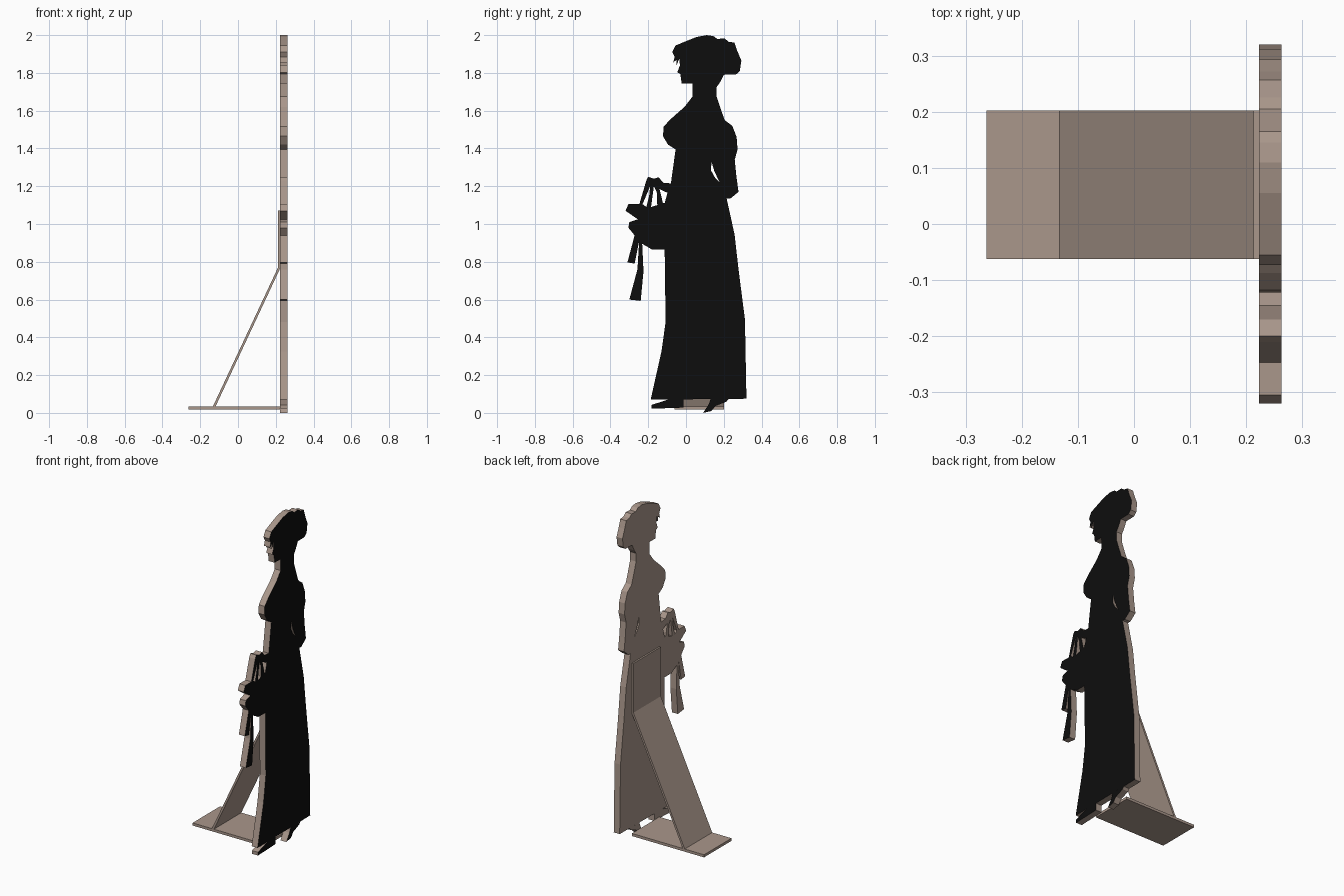
import bpy, bmesh
from mathutils import Matrix


def material(name, rgb):
    m = bpy.data.materials.new(name)
    m.diffuse_color = (*rgb, 1)
    return m


BOARD = material("taupe_board", (0.40, 0.31, 0.26))
BLACK = material("black_front", (0.004, 0.004, 0.004))


def finish(name, me, mats):
    ob = bpy.data.objects.new(name, me)
    bpy.context.collection.objects.link(ob)
    me.materials.clear()
    for m in mats:
        me.materials.append(m)
    return ob


def cutout(name, *loops):
    """Board cut from (y, z) outlines; later loops are holes. Black on +x."""
    cu = bpy.data.curves.new(name + "_outline", 'CURVE')
    cu.dimensions = '2D'
    cu.fill_mode = 'BOTH'
    cu.extrude = 0.02
    for pts in loops:
        s = cu.splines.new('POLY')
        s.points.add(len(pts) - 1)
        for p, (y, z) in zip(s.points, pts):
            p.co = (y, z, 0, 1)
        s.use_cyclic_u = True
    tmp = bpy.data.objects.new("outline_helper", cu)
    bpy.context.collection.objects.link(tmp)
    bpy.context.view_layer.update()
    dg = bpy.context.evaluated_depsgraph_get()
    me = bpy.data.meshes.new_from_object(tmp.evaluated_get(dg))
    bpy.data.objects.remove(tmp)
    # stand the flat outline up: local x, y, z -> world y, z, x
    me.transform(Matrix(((0, 0, 1, 0.243), (1, 0, 0, 0), (0, 1, 0, 0), (0, 0, 0, 1))))
    ob = finish(name, me, (BOARD, BLACK))
    bm = bmesh.new()
    bm.from_mesh(me)
    bmesh.ops.remove_doubles(bm, verts=bm.verts, dist=1e-5)
    bmesh.ops.recalc_face_normals(bm, faces=bm.faces)
    for f in bm.faces:
        f.smooth = False
        f.material_index = 1 if f.calc_center_median().x > 0.2625 else 0
    bm.to_mesh(me)
    bm.free()
    return ob


def sheet(name, profile, y0=-0.062, y1=0.202):
    """Board swept along y from an (x, z) section."""
    bm = bmesh.new()
    f = bm.faces.new([bm.verts.new((x, y0, z)) for x, z in profile])
    r = bmesh.ops.extrude_face_region(bm, geom=[f])
    for v in r["geom"]:
        if isinstance(v, bmesh.types.BMVert):
            v.co.y = y1
    bmesh.ops.recalc_face_normals(bm, faces=bm.faces)
    me = bpy.data.meshes.new(name)
    bm.to_mesh(me)
    bm.free()
    return finish(name, me, (BOARD,))


# head, bodice and long skirt
head_back = [(0.055, 1.99), (0.11, 2.0), (0.145, 1.995), (0.165, 1.98), (0.205, 1.982),
             (0.225, 1.965), (0.257, 1.96), (0.272, 1.915), (0.293, 1.865), (0.285, 1.81),
             (0.265, 1.792), (0.20, 1.79), (0.18, 1.75), (0.162, 1.725), (0.162, 1.675),
             (0.185, 1.605), (0.205, 1.55), (0.245, 1.52), (0.268, 1.46), (0.273, 1.395),
             (0.258, 1.34), (0.267, 1.25), (0.278, 1.17), (0.235, 1.135), (0.215, 1.135)]
skirt = [(0.257, 0.945), (0.278, 0.76), (0.312, 0.495), (0.32, 0.075), (-0.187, 0.07),
         (-0.13, 0.325), (-0.108, 0.48), (-0.113, 0.865), (-0.105, 1.06), (-0.08, 1.165)]
face_front = [(-0.08, 1.215), (-0.055, 1.395), (-0.095, 1.42), (-0.122, 1.465), (-0.118, 1.515),
              (-0.087, 1.55), (-0.008, 1.62), (0.035, 1.675), (0.035, 1.745), (-0.023, 1.745),
              (-0.03, 1.795), (-0.046, 1.803), (-0.032, 1.84), (-0.036, 1.875), (-0.05, 1.84),
              (-0.05, 1.87), (-0.068, 1.855), (-0.06, 1.885), (-0.073, 1.91), (-0.055, 1.945),
              (0.0, 1.968)]
arm_gap = [(0.135, 1.33), (0.15, 1.28), (0.178, 1.22), (0.15, 1.25), (0.132, 1.285)]
cutout("figure", head_back + skirt + face_front, arm_gap)

# forearm, handles and basket
basket = [(-0.08, 1.215), (-0.12, 1.218), (-0.145, 1.247), (-0.17, 1.24), (-0.2, 1.25),
          (-0.21, 1.23), (-0.247, 1.105), (-0.305, 1.105), (-0.32, 1.07), (-0.255, 1.025),
          (-0.30, 1.01), (-0.305, 0.98), (-0.272, 0.94), (-0.24, 0.90), (-0.18, 0.865),
          (-0.113, 0.865), (-0.105, 1.06), (-0.08, 1.165)]
cutout("basket", basket,
       [(-0.19, 1.2), (-0.195, 1.15), (-0.21, 1.09), (-0.23, 1.105)],
       [(-0.17, 1.2), (-0.155, 1.17), (-0.152, 1.10), (-0.185, 1.09)],
       [(-0.14, 1.185), (-0.098, 1.165), (-0.113, 1.11), (-0.122, 1.11)])

# hanging ribbons
cutout("short_ribbon", [(-0.272, 0.94), (-0.31, 0.797), (-0.272, 0.79), (-0.248, 0.91)])
cutout("long_ribbon", [(-0.248, 0.91), (-0.257, 0.76), (-0.30, 0.60), (-0.24, 0.593),
                       (-0.225, 0.75), (-0.232, 0.896), (-0.24, 0.90)])

# shoes below the hem
cutout("front_shoe", [(-0.09, 0.072), (-0.183, 0.042), (-0.183, 0.022), (-0.013, 0.028),
                      (-0.013, 0.072)])
cutout("back_shoe", [(0.13, 0.073), (0.12, 0.045), (0.09, 0.0), (0.135, 0.01), (0.157, 0.037),
                     (0.215, 0.06), (0.225, 0.074)])

# rear stand
sheet("stand_base", [(-0.263, 0.018), (0.223, 0.018), (0.223, 0.034), (-0.263, 0.034)])
sheet("stand_brace", [(-0.133, 0.034), (-0.119, 0.034), (0.223, 0.765), (0.223, 1.072),
                      (0.213, 1.072), (0.213, 0.772)])
